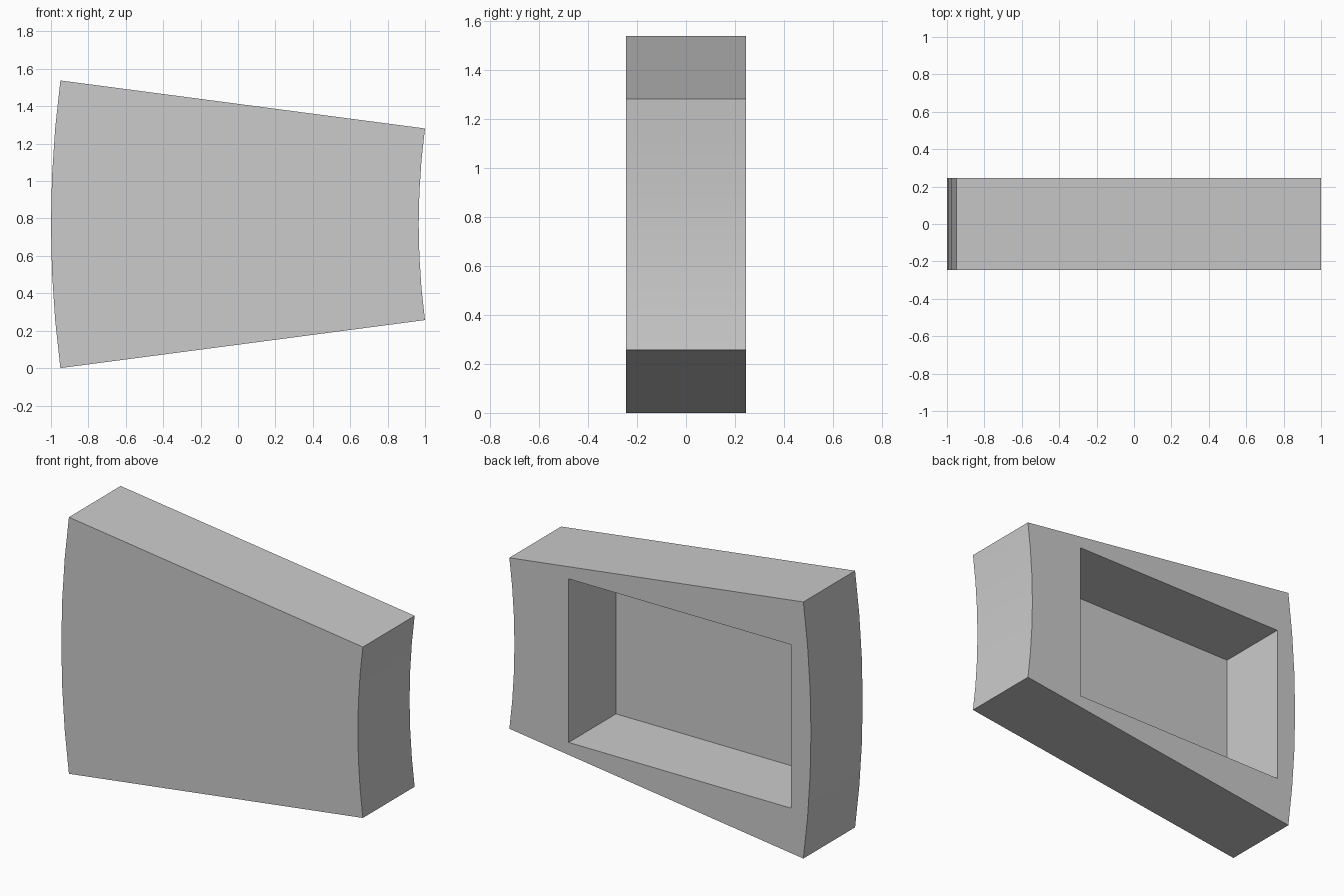
import bpy, bmesh
from math import sin, cos, radians

cube = bpy.data.objects.get("Cube")
if cube:
    bpy.data.objects.remove(cube, do_unlink=True)

# Overall sizes: a ring sector whose arcs share one centre
HALF_DEPTH = 0.245
CENTRE_X, CENTRE_Z = 4.89, 0.769
OUTER_R, INNER_R = 5.89, 3.924
HALF_ANGLE, SEGMENTS = 7.5, 6

grey = bpy.data.materials.new("plain grey")
grey.use_nodes = True
grey.diffuse_color = (0.6, 0.6, 0.6, 1)
grey.node_tree.nodes["Principled BSDF"].inputs["Base Color"].default_value = (0.6, 0.6, 0.6, 1)


def arc(radius):
    """Points of one curved end, from bottom to top."""
    angles = [radians(HALF_ANGLE * (2 * i / SEGMENTS - 1)) for i in range(SEGMENTS + 1)]
    return [(CENTRE_X - radius * cos(a), CENTRE_Z + radius * sin(a)) for a in angles]


def prism(name, outline, y0, y1):
    """Extrude an x-z outline from y0 to y1."""
    bm = bmesh.new()
    face = bm.faces.new([bm.verts.new((x, y0, z)) for x, z in outline])
    extruded = bmesh.ops.extrude_face_region(bm, geom=[face])
    moved = [v for v in extruded["geom"] if isinstance(v, bmesh.types.BMVert)]
    bmesh.ops.translate(bm, verts=moved, vec=(0, y1 - y0, 0))
    bmesh.ops.recalc_face_normals(bm, faces=bm.faces)
    mesh = bpy.data.meshes.new(name)
    bm.to_mesh(mesh)
    bm.free()
    mesh.materials.append(grey)
    obj = bpy.data.objects.new(name, mesh)
    bpy.context.collection.objects.link(obj)
    return obj


# Wedge block with a bulging wide end and a hollowed narrow end
block = prism("wedge_block", arc(OUTER_R) + arc(INNER_R)[::-1], -HALF_DEPTH, HALF_DEPTH)

# Rectangular pocket open at the back, leaving a thin front wall
left, right, low, high = -0.867, 0.606, 0.28, 1.26
pocket = prism("pocket_cutter", [(left, low), (right, low), (right, high), (left, high)],
               -0.203, HALF_DEPTH + 0.1)
cut = block.modifiers.new("pocket", 'BOOLEAN')
cut.operation = 'DIFFERENCE'
cut.solver = 'EXACT'
cut.object = pocket

bpy.ops.object.select_all(action='DESELECT')
block.select_set(True)
bpy.context.view_layer.objects.active = block
bpy.ops.object.modifier_apply(modifier=cut.name)
bpy.data.objects.remove(pocket, do_unlink=True)
bpy.ops.object.shade_smooth_by_angle(angle=radians(30))
